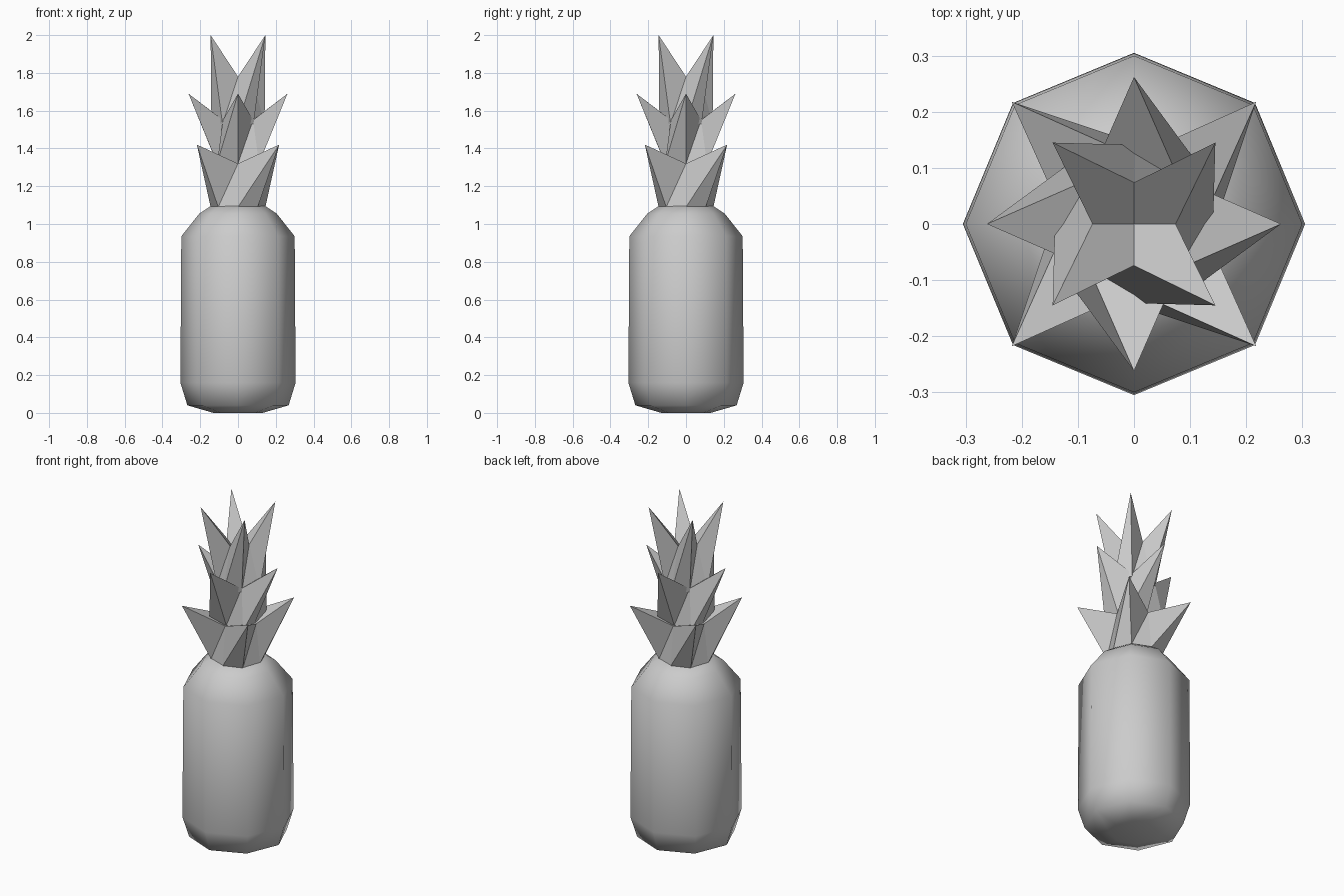
import bpy, bmesh
from math import cos, sin, pi

if "Cube" in bpy.data.objects:
    bpy.data.objects.remove(bpy.data.objects["Cube"])


def ring(bm, radii, heights, turn=0.0):
    """Eight vertices; radii and heights alternate between even and odd corners."""
    return [bm.verts.new((radii[i % 2] * cos(i * pi / 4 + turn),
                          radii[i % 2] * sin(i * pi / 4 + turn),
                          heights[i % 2])) for i in range(8)]


def finish(bm, name, smooth):
    bmesh.ops.recalc_face_normals(bm, faces=bm.faces)
    mesh = bpy.data.meshes.new(name)
    bm.to_mesh(mesh)
    bm.free()
    mesh.polygons.foreach_set("use_smooth", [smooth] * len(mesh.polygons))
    obj = bpy.data.objects.new(name, mesh)
    bpy.context.collection.objects.link(obj)
    return obj


# Fruit body: eight-sided lathe with smooth shading
profile = [(0.13, 0.0), (0.268, 0.04), (0.305, 0.16),
           (0.30, 0.935), (0.205, 1.055), (0.145, 1.095)]
bm = bmesh.new()
rings = [ring(bm, (r, r), (z, z)) for r, z in profile]
for a, b in zip(rings, rings[1:]):
    for i in range(8):
        j = (i + 1) % 8
        bm.faces.new((a[i], a[j], b[j], b[i]))
bm.faces.new(rings[0][::-1])
bm.faces.new(rings[-1])
finish(bm, "fruit_body", True)


def leaf_tier(name, turn, base, base_z, valley, tip, centre_z):
    """Cup with four pointed leaves; base = radii (under valley, under tip)."""
    bm = bmesh.new()
    low = ring(bm, base, (base_z, base_z), turn)
    top = ring(bm, (valley[0], tip[0]), (valley[1], tip[1]), turn)
    centre = bm.verts.new((0, 0, centre_z))
    for i in range(8):
        j = (i + 1) % 8
        bm.faces.new((low[i], low[j], top[j]))
        bm.faces.new((low[i], top[j], top[i]))
    # Inner faces of the leaves
    for i in range(0, 8, 2):
        bm.faces.new((centre, top[i], top[i + 1], top[(i + 2) % 8]))
    bm.faces.new(low[::-1])
    finish(bm, name, False)


# Crown: three stacked tiers, the middle one turned by 45 degrees
leaf_tier("lower_leaves", 0, (0.145, 0.148), 1.09, (0.12, 1.32), (0.308, 1.42), 1.28)
leaf_tier("middle_leaves", pi / 4, (0.157, 0.11), 1.32, (0.113, 1.55), (0.262, 1.69), 1.49)
leaf_tier("upper_leaves", 0, (0.141, 0.116), 1.53, (0.074, 1.78), (0.205, 2.0), 1.70)
